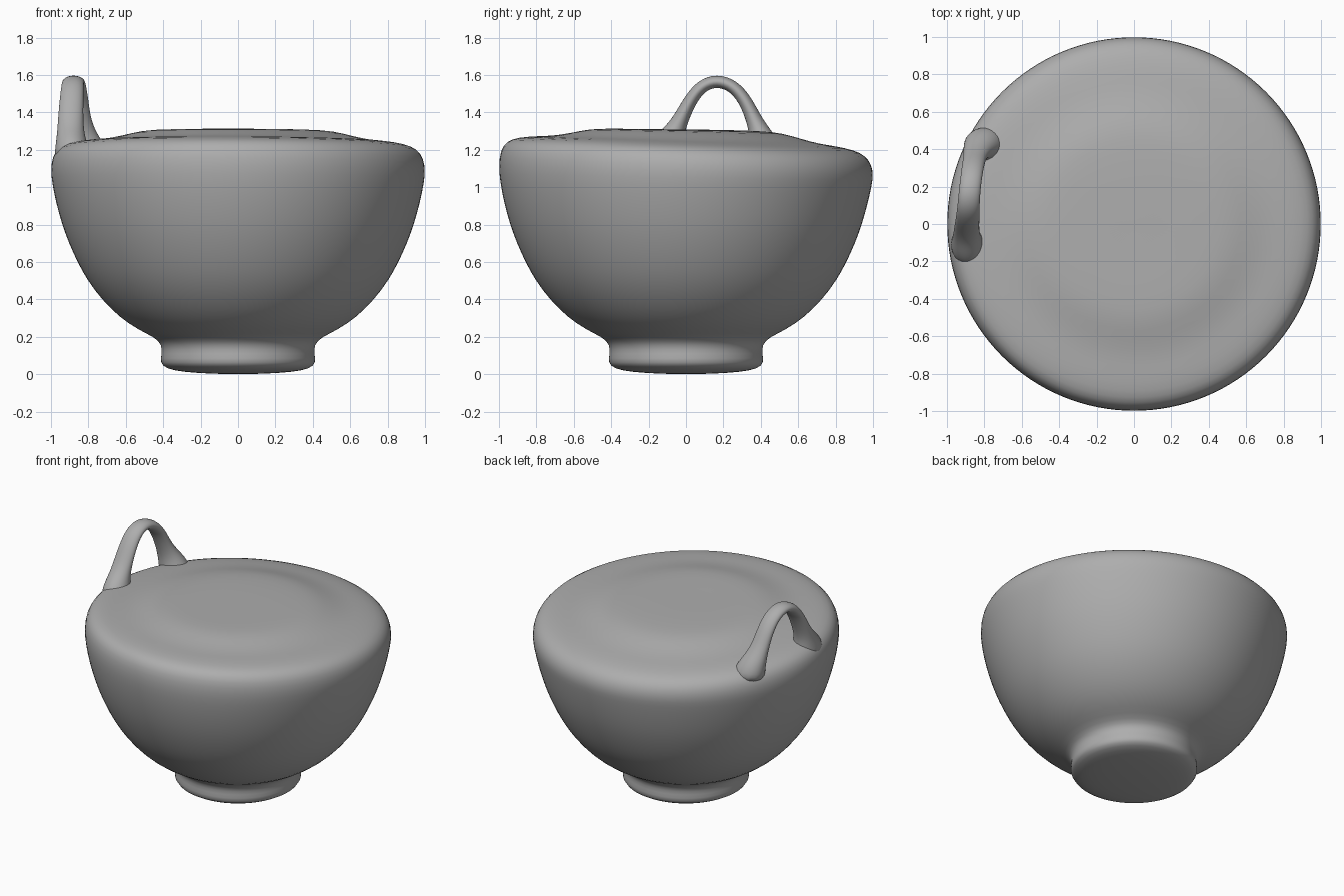
import bpy, bmesh, math
from mathutils import Vector

if "Cube" in bpy.data.objects:
    bpy.data.objects.remove(bpy.data.objects["Cube"])

grey = bpy.data.materials.new("clay grey")
grey.diffuse_color = (0.42, 0.42, 0.42, 1)
grey.use_nodes = True
grey.node_tree.nodes["Principled BSDF"].inputs["Base Color"].default_value = grey.diffuse_color


def finish(name, bm, levels):
    bmesh.ops.recalc_face_normals(bm, faces=bm.faces)
    mesh = bpy.data.meshes.new(name)
    bm.to_mesh(mesh)
    bm.free()
    for face in mesh.polygons:
        face.use_smooth = True
    mesh.materials.append(grey)
    obj = bpy.data.objects.new(name, mesh)
    bpy.context.collection.objects.link(obj)
    mod = obj.modifiers.new("smooth", 'SUBSURF')
    mod.levels = mod.render_levels = levels
    return obj


def skin(bm, rings):
    """Join successive closed rings of vertices with quads."""
    for a, b in zip(rings, rings[1:]):
        n = len(a)
        for i in range(n):
            j = (i + 1) % n
            bm.faces.new((a[i], a[j], b[j], b[i]))


# Bowl: turned profile (radius, height) with foot and closed, domed top
profile = [(0.15, 0.003), (0.30, 0.012), (0.385, 0.03), (0.418, 0.06), (0.408, 0.11),
           (0.408, 0.155), (0.44, 0.195), (0.53, 0.235), (0.635, 0.305), (0.73, 0.40),
           (0.805, 0.50), (0.86, 0.60), (0.905, 0.70), (0.942, 0.80), (0.975, 0.92),
           (0.995, 1.02), (1.003, 1.09), (0.993, 1.16), (0.96, 1.207), (0.90, 1.232),
           (0.80, 1.246), (0.72, 1.252), (0.62, 1.272), (0.52, 1.300), (0.40, 1.307),
           (0.20, 1.308)]
SIDES = 64
bm = bmesh.new()
rings = []
for r, z in profile:
    t = min(max((z - 0.95) / 0.25, 0), 1)
    weight = t * t * (3 - 2 * t) * r
    ring = []
    for i in range(SIDES):
        a = 2 * math.pi * i / SIDES
        x, y = r * math.cos(a), r * math.sin(a)
        # the shoulder sags towards the back
        ring.append(bm.verts.new((x, y, z - weight * (0.042 * y + 0.006 * x))))
    rings.append(ring)
skin(bm, rings)
for ring, z in ((rings[0], 0), (rings[-1], 1.308)):
    tip = bm.verts.new((0, 0, z))
    for i in range(SIDES):
        bm.faces.new((ring[i], ring[(i + 1) % SIDES], tip))
finish("bowl", bm, 1)

# Handle: oval section swept along an arch (x, y, z, in-plane radius, x radius)
path = [(-0.88, -0.13, 1.12, 0.13, 0.11), (-0.89, -0.10, 1.22, 0.105, 0.09),
        (-0.895, -0.065, 1.29, 0.06, 0.075), (-0.895, -0.025, 1.37, 0.042, 0.07),
        (-0.89, 0.025, 1.47, 0.037, 0.066), (-0.885, 0.085, 1.545, 0.036, 0.062),
        (-0.88, 0.165, 1.572, 0.037, 0.06), (-0.87, 0.25, 1.545, 0.036, 0.06),
        (-0.86, 0.315, 1.47, 0.037, 0.062), (-0.85, 0.36, 1.37, 0.042, 0.064),
        (-0.835, 0.395, 1.29, 0.06, 0.08), (-0.81, 0.42, 1.22, 0.09, 0.105),
        (-0.79, 0.43, 1.12, 0.11, 0.12)]
bm = bmesh.new()
rings = []
for k, (x, y, z, rn, rx) in enumerate(path):
    before, after = path[max(k - 1, 0)], path[min(k + 1, len(path) - 1)]
    along = Vector((0, after[1] - before[1], after[2] - before[2])).normalized()
    normal = along.cross(Vector((1, 0, 0)))
    rings.append([bm.verts.new(Vector((x + rx * math.cos(2 * math.pi * i / 12), y, z))
                               + normal * rn * math.sin(2 * math.pi * i / 12))
                  for i in range(12)])
skin(bm, rings)
for end in (rings[0], rings[-1]):
    bm.faces.new(end)
finish("handle", bm, 2)
